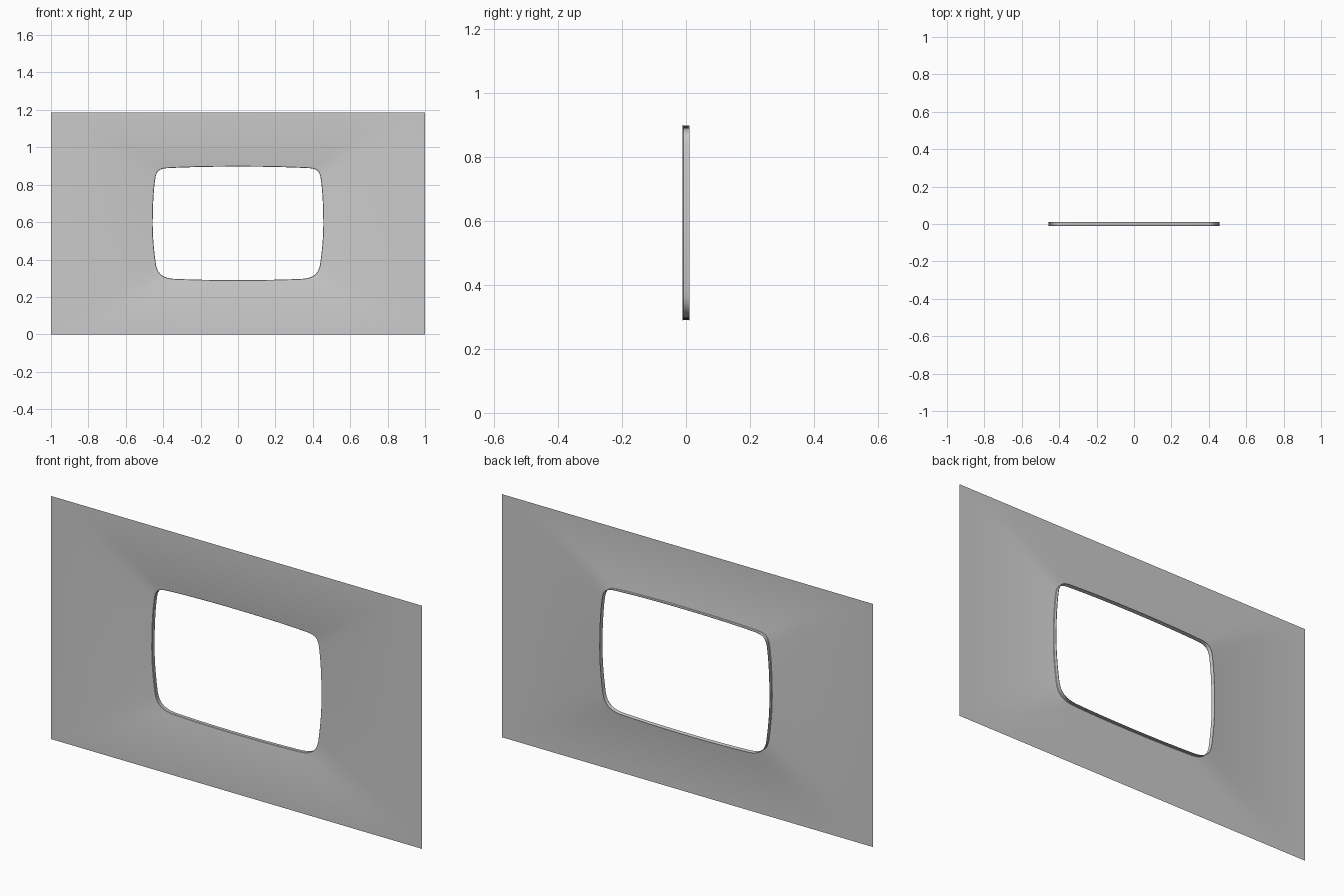
import bpy, bmesh
from mathutils import Vector
from mathutils.geometry import interpolate_bezier

if "Cube" in bpy.data.objects:
    bpy.data.objects.remove(bpy.data.objects["Cube"])

W, H, FRONT = 1.0, 1.185, -0.0115
CENTRE = Vector((0, 0.59))


def arc(a, h1, h2, b, n):
    pts = [Vector((p[0], p[1], 0)) for p in (a, h1, h2, b)]
    return [p.to_2d() for p in interpolate_bezier(*pts, n + 1)][:-1]


# Right half of the bulged, rounded opening (x, z), from top to bottom
half = (arc((0, .897), (.15, .897), (.28, .894), (.385, .888), 6)
        + arc((.385, .888), (.42, .884), (.436, .875), (.442, .835), 8)
        + arc((.442, .835), (.452, .77), (.456, .68), (.456, .59), 6)
        + arc((.456, .59), (.456, .51), (.448, .44), (.439, .375), 6)
        + arc((.439, .375), (.431, .318), (.395, .301), (.345, .297), 8)
        + arc((.345, .297), (.24, .292), (.12, .29), (0, .29), 6)
        + [Vector((0, .29))])
outline = half + [Vector((-p.x, p.y)) for p in reversed(half[1:-1])]
n = len(outline)


def offset(d):
    ring = []
    for i, p in enumerate(outline):
        t = (outline[(i + 1) % n] - outline[i - 1]).normalized()
        ring.append(p + Vector((-t.y, t.x)) * d)
    return ring


# Outer rectangle: opening points projected out from the centre, corners snapped
outer = []
for p in outline:
    d = p - CENTRE
    s = min(W / max(abs(d.x), 1e-6), (H / 2) / max(abs(d.y), 1e-6))
    outer.append(Vector((d.x * s, H / 2 + d.y * s)))
for c in ((W, H), (W, 0), (-W, 0), (-W, H)):
    i = min(range(n), key=lambda k: (outer[k] - Vector(c)).length)
    outer[i] = Vector(c)


def lofted(name, rings):
    bm = bmesh.new()
    loops = [[bm.verts.new((p.x, y, p.y)) for p in ring] for ring, y in rings]
    for a, b in zip(loops, loops[1:]):
        for i in range(n):
            j = (i + 1) % n
            bm.faces.new((a[i], b[i], b[j], a[j]))
    bmesh.ops.recalc_face_normals(bm, faces=bm.faces)
    # Make the flat panel face the front
    bm.faces.ensure_lookup_table()
    if bm.faces[0].normal.y > 0:
        bmesh.ops.reverse_faces(bm, faces=bm.faces)
    mesh = bpy.data.meshes.new(name)
    bm.to_mesh(mesh)
    bm.free()
    ob = bpy.data.objects.new(name, mesh)
    bpy.context.collection.objects.link(ob)
    bpy.context.view_layer.objects.active = ob
    ob.select_set(True)
    bpy.ops.object.shade_smooth_by_angle(angle=0.6)
    ob.select_set(False)


# Flat sheet whose opening turns back into a shallow rim with a small lip
profile = [(.006, FRONT), (.002, -.0105), (0, -.008), (0, .0075),
           (.0015, .0105), (.004, .0115)]
# outline runs clockwise, so its left-hand normal points outward
lofted("window_panel", [(outer, FRONT)] + [(offset(d), y) for d, y in profile])
